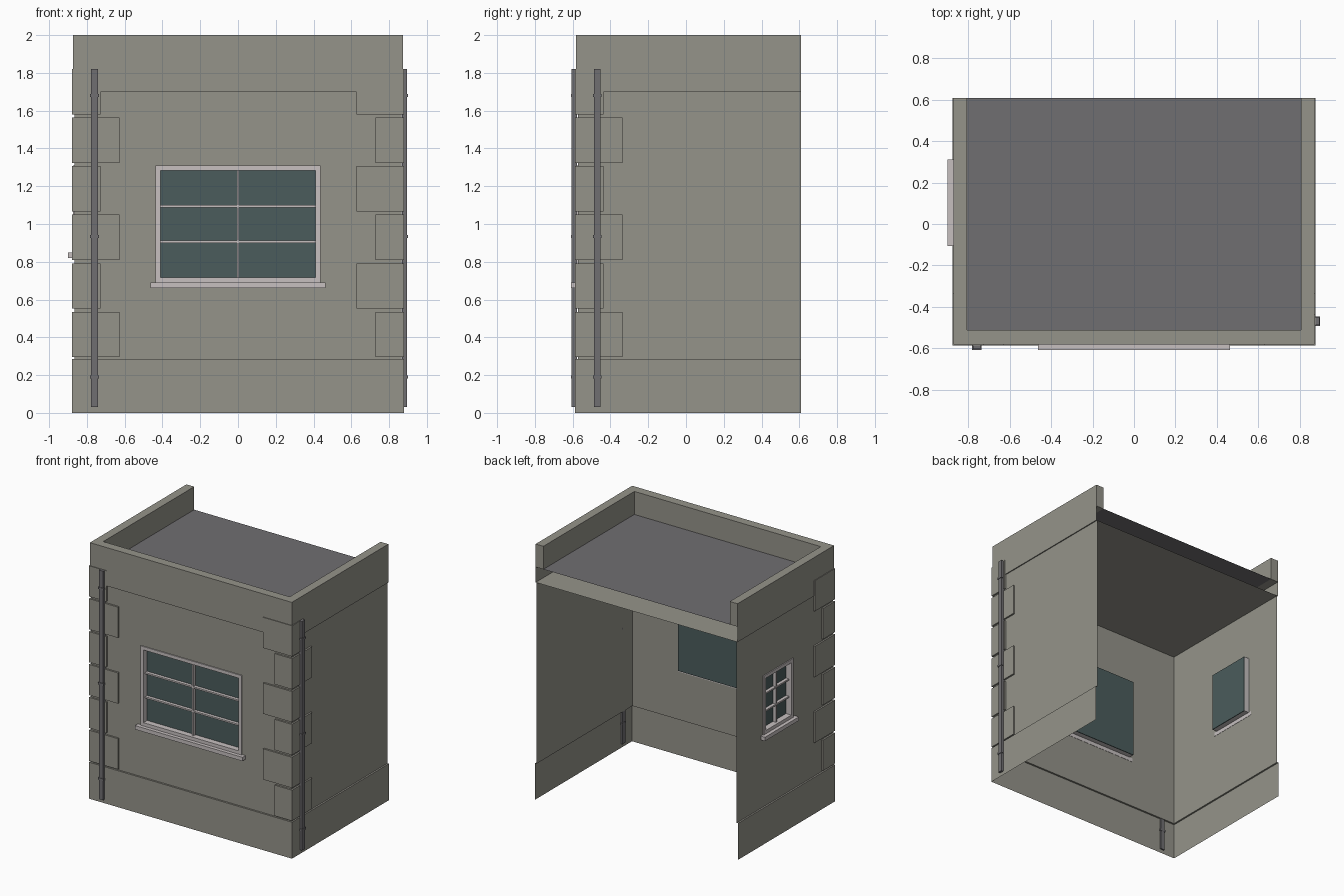
import bpy, bmesh, math
from mathutils import Vector

cube = bpy.data.objects.get("Cube")
if cube:
    bpy.data.objects.remove(cube, do_unlink=True)


def material(name, colour):
    m = bpy.data.materials.new(name)
    m.use_nodes = True
    m.diffuse_color = (*colour, 1)
    bsdf = next(n for n in m.node_tree.nodes if n.type == "BSDF_PRINCIPLED")
    bsdf.inputs["Base Color"].default_value = (*colour, 1)
    bsdf.inputs["Roughness"].default_value = 0.8
    return m


STONE = material("warm grey stone", (0.30, 0.295, 0.255))
SLATE = material("slate grey", (0.16, 0.156, 0.166))
GLASS = material("dark teal glass", (0.07, 0.107, 0.107))
TRIM = material("pale window trim", (0.57, 0.53, 0.53))

# Shared outline sizes
BACK = 0.61
WALL_X, WALL_Y = 0.865, -0.573
TOP_X, TOP_Y = 0.873, -0.582
EDGE_X, EDGE_Y = 0.878, -0.587
PLINTH_TOP, CEILING, ROOF, TOP = 0.285, 1.70, 1.82, 2.0


def finish(name, bm, mat, loc=(0, 0, 0), turn=0):
    mesh = bpy.data.meshes.new(name)
    bm.to_mesh(mesh)
    bm.free()
    mesh.materials.append(mat)
    ob = bpy.data.objects.new(name, mesh)
    ob.location = loc
    ob.rotation_euler.z = turn
    bpy.context.collection.objects.link(ob)
    return ob


def quad(bm, points):
    return bm.faces.new([bm.verts.new(p) for p in points])


def box(bm, x, y, z):
    geo = bmesh.ops.create_cube(bm, size=1)
    for v in geo["verts"]:
        v.co = Vector([(r[0] + r[1]) / 2 + c * (r[1] - r[0]) for c, r in zip(v.co, (x, y, z))])


def prism(bm, outline, z0, z1):
    face = quad(bm, [(x, y, z0) for x, y in outline])
    up = bmesh.ops.extrude_face_region(bm, geom=[face], use_keep_orig=True)
    for v in up["geom"]:
        if isinstance(v, bmesh.types.BMVert):
            v.co.z = z1
    bmesh.ops.recalc_face_normals(bm, faces=bm.faces)


def u_path(hx, fy):
    return [(-hx, BACK), (-hx, fy), (hx, fy), (hx, BACK)]


def skirt(bm, path, z0, z1):
    # Thin upright sheet that follows a plan path
    for (ax, ay), (bx, by) in zip(path, path[1:]):
        quad(bm, [(ax, ay, z0), (bx, by, z0), (bx, by, z1), (ax, ay, z1)])


def wall_with_opening(name, place, span, hole_u, hole_z):
    # Sheet divided around one rectangular opening
    bm = bmesh.new()
    us = [span[0], *hole_u, span[1]]
    zs = [PLINTH_TOP, *hole_z, CEILING]
    for i in range(3):
        for j in range(3):
            if (i, j) != (1, 1):
                quad(bm, [(*place(us[a]), zs[b]) for a, b in
                          ((i, j), (i + 1, j), (i + 1, j + 1), (i, j + 1))])
    bmesh.ops.remove_doubles(bm, verts=bm.verts, dist=1e-5)
    finish(name, bm, STONE)


# Walls
front_u, front_z = (-0.437, 0.437), (0.69, 1.31)
side_u, side_z = (-0.08, 0.285), (0.85, 1.31)
wall_with_opening("front_wall", lambda u: (u, WALL_Y), (-WALL_X, WALL_X), front_u, front_z)
wall_with_opening("right_wall", lambda u: (-WALL_X, -u), (-BACK, -WALL_Y),
                  (-side_u[1], -side_u[0]), side_z)
bm = bmesh.new()
skirt(bm, [(WALL_X, WALL_Y), (WALL_X, BACK)], PLINTH_TOP, CEILING)
finish("left_wall", bm, STONE)

# Plinth with a narrow ledge on top
bm = bmesh.new()
outer, inner = u_path(EDGE_X, EDGE_Y), u_path(WALL_X, WALL_Y)
skirt(bm, outer, 0, PLINTH_TOP)
for i in range(3):
    quad(bm, [(*p, PLINTH_TOP) for p in (outer[i], outer[i + 1], inner[i + 1], inner[i])])
finish("plinth", bm, STONE)

# Parapet: solid upper rim on a thin band
bm = bmesh.new()
outer = u_path(TOP_X, TOP_Y)
prism(bm, outer + u_path(0.806, -0.513)[::-1], ROOF, TOP)
skirt(bm, outer, CEILING, ROOF)
finish("parapet", bm, STONE)

# Ceiling and roof sheets, open between them at the back
bm = bmesh.new()
quad(bm, [(x, y, CEILING) for x, y in outer[::-1]])
finish("ceiling", bm, STONE)
bm = bmesh.new()
quad(bm, [(x, y, ROOF) for x, y in u_path(0.806, -0.513)])
finish("roof", bm, SLATE)

# Corner quoins: long and short arms alternate up each corner
LONG, SHORT = 0.25, 0.15
for side, name in ((-1, "right_quoins"), (1, "left_quoins")):
    bm = bmesh.new()
    for row in range(6):
        z0 = PLINTH_TOP + 0.01 + row * 0.257
        front_long = (row % 2 == 0) == (side < 0)
        a, b = (LONG, SHORT) if front_long else (SHORT, LONG)
        ex, ey = EDGE_X, EDGE_Y
        ell = [(ex, ey), (ex, ey + b), (WALL_X, ey + b), (WALL_X, WALL_Y),
               (ex - a, WALL_Y), (ex - a, ey)]
        prism(bm, [(side * x, y) for x, y in ell], z0, z0 + 0.24)
    finish(name, bm, STONE)


# Windows, facing -y before turning
def window(name, width, z, loc, turn):
    h, (z0, z1) = width / 2, z
    rim, deep = 0.026, 0.042
    bm = bmesh.new()
    for s in (-1, 1):
        box(bm, sorted((s * h, s * (h - rim))), (-0.008, deep), z)
    for a, b in ((z0, z0 + rim), (z1 - rim, z1)):
        box(bm, (-h + rim, h - rim), (-0.008, deep), (a, b))
    finish(name + "_frame", bm, TRIM, loc, turn)
    bm = bmesh.new()
    box(bm, (-0.006, 0.006), (0.012, deep), (z0 + rim, z1 - rim))
    for k in (1, 2):
        c = z0 + rim + (z1 - z0 - 2 * rim) * k / 3
        box(bm, (-h + rim, h - rim), (0.013, deep), (c - 0.006, c + 0.006))
    finish(name + "_bars", bm, TRIM, loc, turn)
    bm = bmesh.new()
    box(bm, (-h, h), (deep - 0.004, deep + 0.003), z)
    finish(name + "_glass", bm, GLASS, loc, turn)
    bm = bmesh.new()
    box(bm, (-h - 0.027, h + 0.027), (-0.036, 0.002), (z0 - 0.03, z0))
    finish(name + "_sill", bm, TRIM, loc, turn)


window("front_window", front_u[1] - front_u[0], front_z, (0, WALL_Y, 0), 0)
window("right_window", side_u[1] - side_u[0], side_z,
       (-WALL_X, sum(side_u) / 2, 0), -math.pi / 2)


# Drainpipes with three clips each
def drainpipe(name, loc, turn):
    bm = bmesh.new()
    box(bm, (-0.018, 0.018), (-0.023, 0.006), (0.03, ROOF))
    for z in (0.19, 0.935, 1.68):
        box(bm, (-0.023, 0.023), (-0.027, 0.008), (z - 0.008, z + 0.008))
    finish(name, bm, SLATE, loc, turn)


drainpipe("front_drainpipe", (-0.76, -0.582, 0), 0)
drainpipe("left_drainpipe", (0.873, -0.47, 0), math.pi / 2)
